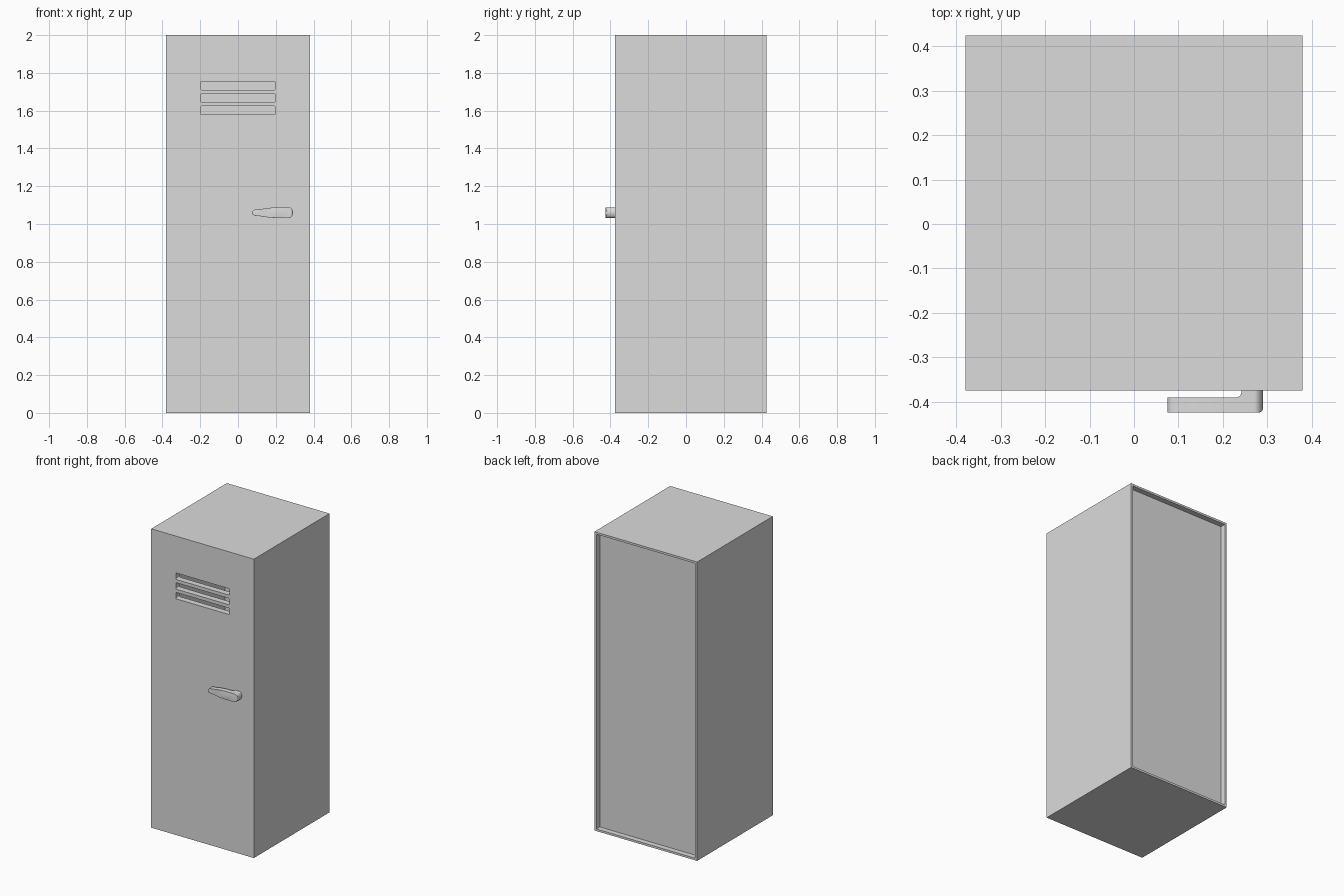
import bpy, bmesh, math

cube = bpy.data.objects.get("Cube")
if cube:
    bpy.data.objects.remove(cube, do_unlink=True)

W, FRONT, BACK, H = 0.38, -0.375, 0.425, 2.0   # half width, front, back, height
SHEET, DOOR, RECESS = 0.014, 0.04, 0.036       # thicknesses, back recess

grey = bpy.data.materials.new("light_grey_metal")
grey.use_nodes = True
grey.diffuse_color = (0.71, 0.71, 0.71, 1)
grey.node_tree.nodes["Principled BSDF"].inputs["Base Color"].default_value = grey.diffuse_color


def finish(name, bm):
    bmesh.ops.recalc_face_normals(bm, faces=bm.faces)
    mesh = bpy.data.meshes.new(name)
    bm.to_mesh(mesh)
    bm.free()
    mesh.materials.append(grey)
    obj = bpy.data.objects.new(name, mesh)
    bpy.context.collection.objects.link(obj)
    return obj


def box(name, lo, hi):
    bm = bmesh.new()
    bmesh.ops.create_cube(bm, size=1)
    for v in bm.verts:
        v.co = [a if c < 0 else b for c, a, b in zip(v.co, lo, hi)]
    return finish(name, bm)


def prism(name, points, offset):
    """Extrude a closed outline along the offset vector."""
    bm = bmesh.new()
    face = bm.faces.new([bm.verts.new(p) for p in points])
    new = bmesh.ops.extrude_face_region(bm, geom=[face])["geom"]
    bmesh.ops.translate(bm, vec=offset, verts=[g for g in new if isinstance(g, bmesh.types.BMVert)])
    return finish(name, bm)


def arc(cx, cy, rx, ry, start, end, steps):
    angles = [math.radians(start + (end - start) * i / steps) for i in range(steps + 1)]
    return [(cx + rx * math.cos(a), cy + ry * math.sin(a)) for a in angles]


def boolean(obj, other, operation):
    mod = obj.modifiers.new(operation.lower(), "BOOLEAN")
    mod.operation, mod.object, mod.solver = operation, other, "EXACT"
    other.hide_render = True
    other.hide_set(True)


# Sheet metal shell, open at the front and the back
inner = FRONT + DOOR
for name, s in (("left_side", 1), ("right_side", -1)):
    x0, x1 = sorted((s * W, s * (W - SHEET)))
    box(name, (x0, inner, 0), (x1, BACK, H))
box("top_panel", (SHEET - W, inner, H - SHEET), (W - SHEET, BACK, H))
box("bottom_panel", (SHEET - W, inner, 0), (W - SHEET, BACK, SHEET))
box("back_panel", (SHEET - W, BACK - RECESS - 0.005, SHEET),
    (W - SHEET, BACK - RECESS, H - SHEET))

# Door with three vent slots
door = box("door", (-W, FRONT, 0), (W, inner, H))
for i in range(3):
    z, r, hx, hz = 1.602 + i * 0.065, 0.006, 0.198, 0.0215
    outline = []
    for k, (sx, sz) in enumerate(((1, 1), (-1, 1), (-1, -1), (1, -1))):
        outline += arc(sx * (hx - r), z + sz * (hz - r), r, r, 90 * k, 90 * k + 90, 3)
    cutter = prism("vent_cutter", [(x, FRONT - 0.02, zz) for x, zz in outline], (0, DOOR + 0.04, 0))
    boolean(door, cutter, "DIFFERENCE")

# Lever handle: an L seen from above, trimmed to a tapered outline seen from the front
OUT, ARM = -0.425, -0.391
plan = [(0.291, FRONT + 0.002), (0.242, FRONT + 0.002)]
plan += arc(0.229, ARM + 0.013, 0.013, 0.013, 0, -90, 5)
plan += [(0.07, ARM), (0.07, OUT)]
plan += arc(0.279, OUT + 0.012, 0.012, 0.012, -90, 0, 5)
handle = prism("handle", [(x, y, 1.0) for x, y in plan], (0, 0, 0.12))
taper = arc(0.271, 1.06, 0.02, 0.0275, -90, 90, 12)
taper += arc(0.21, 1.06, 0.12, 0.0275, 90, 135, 6)
taper += arc(0.095, 1.06, 0.02, 0.0165, 105, 255, 10)
taper += arc(0.21, 1.06, 0.12, 0.0275, 225, 270, 6)
trim = prism("handle_trim", [(x, -0.5, z) for x, z in taper], (0, 0.2, 0))
boolean(handle, trim, "INTERSECT")
bevel = handle.modifiers.new("soft_edges", "BEVEL")
bevel.width, bevel.segments, bevel.limit_method = 0.007, 3, "ANGLE"
bevel.angle_limit = math.radians(50)

for obj in bpy.context.selected_objects:
    obj.select_set(False)
handle.select_set(True)
bpy.context.view_layer.objects.active = handle
bpy.ops.object.shade_smooth_by_angle(angle=math.radians(60))
